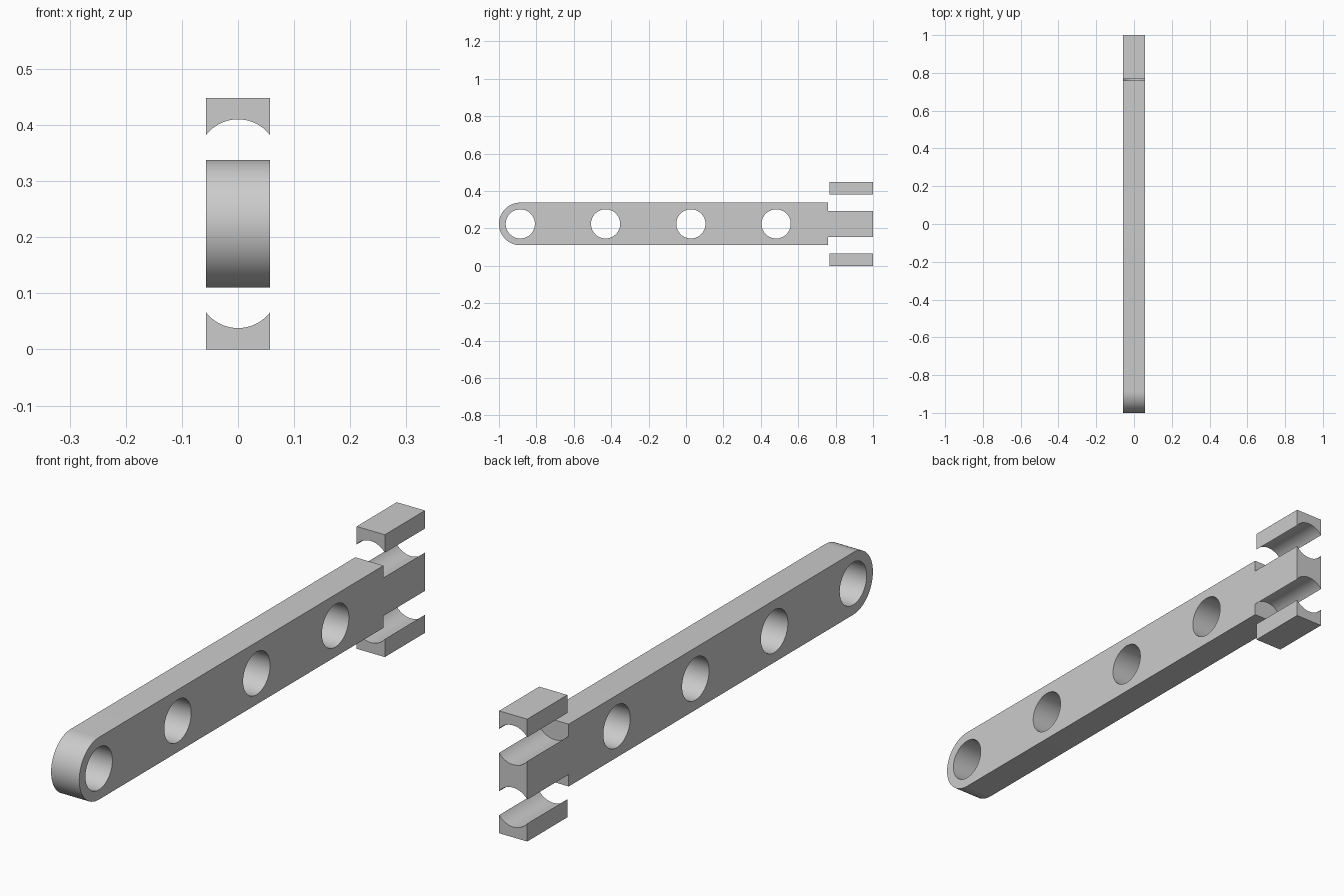
import bpy, bmesh, math
from mathutils import Matrix

if "Cube" in bpy.data.objects:
    bpy.data.objects.remove(bpy.data.objects["Cube"], do_unlink=True)

HALF_W = 0.057        # half thickness in x
MID_Z = 0.224         # bar centre height
R_BAR = 0.114         # half height of the bar
R_HOLE = 0.078
R_GROOVE = 0.072      # round channels at the clip end
GROOVE_Y = 0.76
CLIP_Y = 0.768

grey = bpy.data.materials.new("light grey")
grey.use_nodes = True
colour = (0.6, 0.6, 0.6, 1)
grey.diffuse_color = colour
grey.node_tree.nodes["Principled BSDF"].inputs["Base Color"].default_value = colour


def prism(name, outline):
    """Extrude a (y, z) outline across the thickness."""
    bm = bmesh.new()
    face = bm.faces.new([bm.verts.new((-HALF_W, y, z)) for y, z in outline])
    ext = bmesh.ops.extrude_face_region(bm, geom=[face])["geom"]
    verts = [g for g in ext if isinstance(g, bmesh.types.BMVert)]
    bmesh.ops.translate(bm, verts=verts, vec=(2 * HALF_W, 0, 0))
    bmesh.ops.recalc_face_normals(bm, faces=bm.faces)
    mesh = bpy.data.meshes.new(name)
    bm.to_mesh(mesh)
    bm.free()
    mesh.materials.append(grey)
    obj = bpy.data.objects.new(name, mesh)
    bpy.context.collection.objects.link(obj)
    return obj


def cut(obj, radius, length, centre, axis):
    """Drill a cylinder out of an object along x or y."""
    bm = bmesh.new()
    turn = Matrix.Rotation(math.pi / 2, 4, "Y" if axis == "X" else "X")
    bmesh.ops.create_cone(bm, cap_ends=True, segments=64, radius1=radius,
                          radius2=radius, depth=length,
                          matrix=Matrix.Translation(centre) @ turn)
    mesh = bpy.data.meshes.new("cutter")
    bm.to_mesh(mesh)
    bm.free()
    mesh.materials.append(grey)
    cutter = bpy.data.objects.new("cutter", mesh)
    cutter.hide_render = True
    bpy.context.collection.objects.link(cutter)
    mod = obj.modifiers.new("drill", "BOOLEAN")
    mod.operation, mod.solver, mod.object = "DIFFERENCE", "EXACT", cutter
    bpy.context.view_layer.objects.active = obj
    bpy.ops.object.modifier_apply(modifier=mod.name)
    bpy.data.objects.remove(cutter, do_unlink=True)


def cut_groove(obj, side):
    cut(obj, R_GROOVE, 0.4, (0, GROOVE_Y + 0.2, MID_Z + side * R_BAR), "Y")


# Bar with a rounded front end
steps = 32
outline = [(1, MID_Z - R_BAR), (1, MID_Z + R_BAR)]
for i in range(steps + 1):
    a = math.pi / 2 + math.pi * i / steps
    outline.append((R_BAR - 1 + R_BAR * math.cos(a), MID_Z + R_BAR * math.sin(a)))
bar = prism("bar", outline)

# Row of through holes
for i in range(4):
    cut(bar, R_HOLE, 0.4, (0, R_BAR - 1 + 4 * R_BAR * i, MID_Z), "X")

# Clip jaws above and below the bar, facing matching channels in it
parts = [bar]
for name, side in (("upper_jaw", 1), ("lower_jaw", -1)):
    cut_groove(bar, side)
    near, far = MID_Z + side * 0.158, MID_Z + side * 0.224
    jaw = prism(name, [(CLIP_Y, near), (1, near), (1, far), (CLIP_Y, far)])
    cut_groove(jaw, side)
    parts.append(jaw)

# Smooth round surfaces, crisp edges
bpy.ops.object.select_all(action="DESELECT")
for obj in parts:
    obj.select_set(True)
bpy.context.view_layer.objects.active = bar
bpy.ops.object.shade_smooth_by_angle(angle=math.radians(30))
